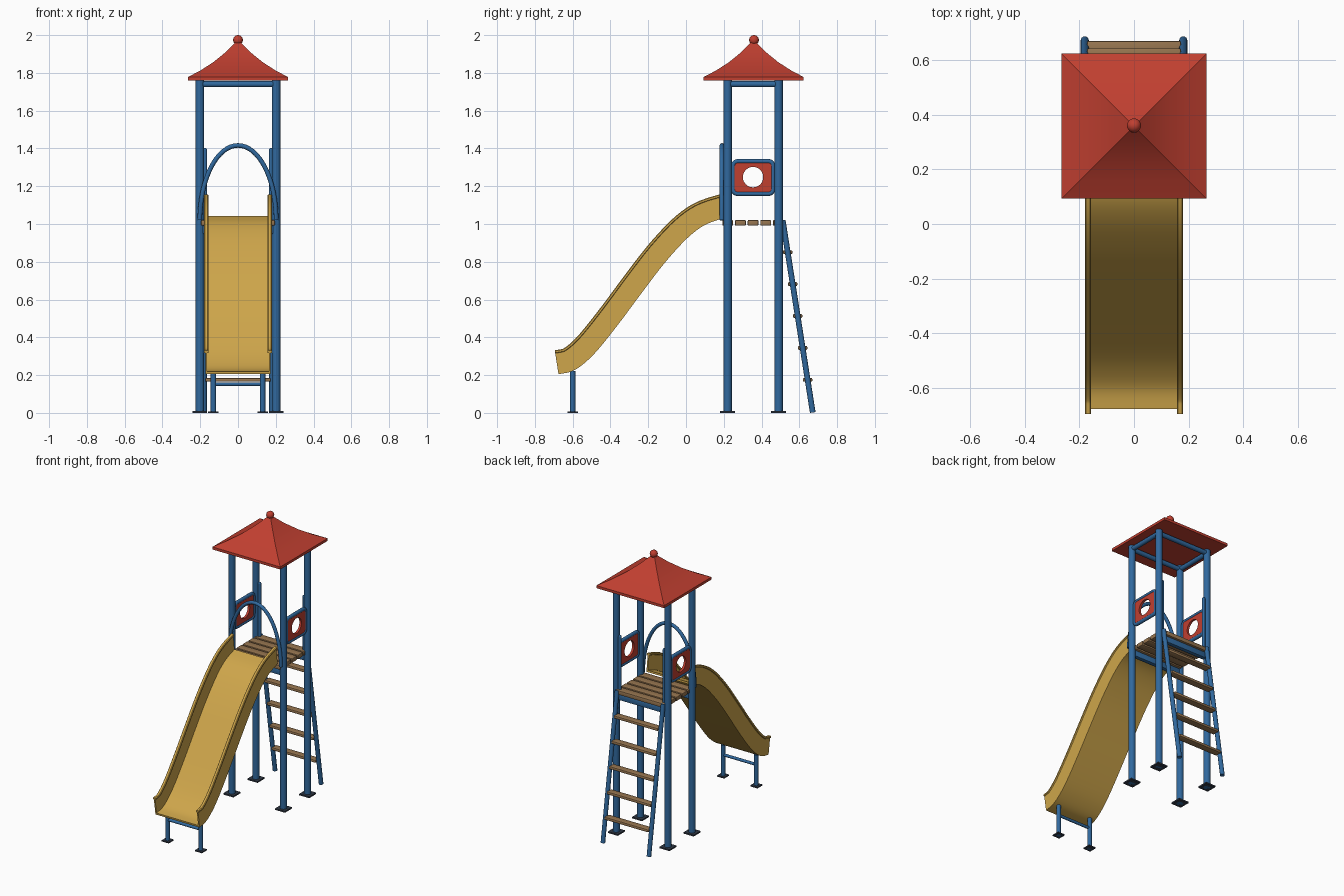
import bpy, bmesh, math
from mathutils import Vector

if "Cube" in bpy.data.objects:
    bpy.data.objects.remove(bpy.data.objects["Cube"])


def material(name, rgb):
    m = bpy.data.materials.new(name)
    m.diffuse_color = (*rgb, 1)
    m.use_nodes = True
    m.node_tree.nodes["Principled BSDF"].inputs["Base Color"].default_value = m.diffuse_color
    return m


BLUE = material("blue_paint", (0.03, 0.14, 0.34))
RED = material("red_paint", (0.53, 0.05, 0.03))
YELLOW = material("yellow_plastic", (0.62, 0.38, 0.07))
WOOD = material("wood", (0.31, 0.18, 0.08))
DARK = material("dark_metal", (0.03, 0.04, 0.06))


def finish(ob, mat, angle=35):
    """Convert to mesh, colour and smooth an object."""
    bpy.ops.object.select_all(action='DESELECT')
    ob.select_set(True)
    bpy.context.view_layer.objects.active = ob
    if ob.type == 'CURVE':
        bpy.ops.object.convert(target='MESH')
        ob = bpy.context.object
    ob.data.materials.clear()
    ob.data.materials.append(mat)
    if angle:
        bpy.ops.object.shade_smooth_by_angle(angle=math.radians(angle))
    return ob


def link(name, data):
    ob = bpy.data.objects.new(name, data)
    bpy.context.collection.objects.link(ob)
    return ob


def add_spline(cu, pts, cyclic):
    s = cu.splines.new('POLY')
    s.points.add(len(pts) - 1)
    for p, q in zip(s.points, pts):
        p.co = (*q, 1)
    s.use_cyclic_u = cyclic


def tube(name, pts, r, mat=BLUE, cyclic=False):
    cu = bpy.data.curves.new(name, 'CURVE')
    cu.dimensions = '3D'
    cu.bevel_depth, cu.bevel_resolution, cu.use_fill_caps = r, 6, True
    add_spline(cu, pts, cyclic)
    return finish(link(name, cu), mat)


def box(name, loc, size, mat, bevel=0.0, tilt=0.0):
    bm = bmesh.new()
    bmesh.ops.create_cube(bm, size=1)
    bmesh.ops.scale(bm, vec=size, verts=bm.verts)
    if bevel:
        bmesh.ops.bevel(bm, geom=bm.edges[:], offset=bevel, segments=2,
                        affect='EDGES', profile=0.5)
    me = bpy.data.meshes.new(name)
    bm.to_mesh(me)
    ob = link(name, me)
    ob.location, ob.rotation_euler.x = loc, tilt
    return finish(ob, mat)


def loft(name, rings, mat, angle):
    """Join closed rings of points and cap both ends."""
    bm = bmesh.new()
    vs = [[bm.verts.new(p) for p in ring] for ring in rings]
    n = len(vs[0])
    for a, b in zip(vs, vs[1:]):
        for i in range(n):
            bm.faces.new((a[i], a[(i + 1) % n], b[(i + 1) % n], b[i]))
    bm.faces.new(vs[0])
    bm.faces.new(vs[-1])
    bmesh.ops.recalc_face_normals(bm, faces=bm.faces)
    me = bpy.data.meshes.new(name)
    bm.to_mesh(me)
    return finish(link(name, me), mat, angle)


def rounded_rect(cx, cy, w, h, r):
    pts = []
    for k, (sx, sy) in enumerate(((1, 1), (-1, 1), (-1, -1), (1, -1))):
        for j in range(6):
            a = math.radians(90 * k + 18 * j)
            pts.append((cx + sx * (w / 2 - r) + r * math.cos(a),
                        cy + sy * (h / 2 - r) + r * math.sin(a)))
    return pts


X, YF, YB = 0.202, 0.22, 0.49
YC = 0.36

# Tower posts with foot plates
for x in (-X, X):
    for y in (YF, YB):
        tube("tower_post", [(x, y, 0), (x, y, 1.76)], 0.0225)
        box("post_foot", (x, y, 0.005), (0.078, 0.078, 0.01), DARK)
    tube("roof_side_beam", [(x, YF, 1.74), (x, YB, 1.74)], 0.016)

# Cross beams under the roof and under the platform
for y in (YF, YB):
    tube("roof_cross_beam", [(-X, y, 1.74), (X, y, 1.74)], 0.016)
    box("platform_beam", (0, y, 0.969), (2 * X, 0.03, 0.042), BLUE, 0.004)

# Platform planks
for i in range(5):
    box("platform_plank", (0, 0.355 + (i - 2) * 0.067, 1.006),
        (0.39, 0.057, 0.03), WOOD, 0.005)

# Flared four-sided roof with ball
profile = [(0.265, 1.76), (0.265, 1.778), (0.2, 1.812), (0.13, 1.857),
           (0.065, 1.91), (0.008, 1.967)]
loft("roof", [[(sx * w, YC - 0.002 + sy * w, z) for sx, sy in
               ((-1, -1), (1, -1), (1, 1), (-1, 1))] for w, z in profile], RED, 20)
bpy.ops.mesh.primitive_uv_sphere_add(segments=20, ring_count=12, radius=0.026,
                                     location=(0, YC, 1.974))
bpy.context.object.name = "roof_ball"
finish(bpy.context.object, RED)

# Side panels: red plate with round window in a tube frame
for x in (-X, X):
    cu = bpy.data.curves.new("window_panel", 'CURVE')
    cu.dimensions, cu.fill_mode, cu.extrude = '2D', 'BOTH', 0.008
    add_spline(cu, [(*p, 0) for p in rounded_rect(0.355, 1.246, 0.194, 0.156, 0.012)], True)
    add_spline(cu, [(0.355 + 0.054 * math.cos(i * math.pi / 16),
                     1.248 + 0.054 * math.sin(i * math.pi / 16), 0)
                    for i in range(32)], True)
    ob = link("window_panel", cu)
    ob.location.x = x
    ob.rotation_euler = (math.pi / 2, 0, math.pi / 2)
    finish(ob, RED)
    tube("panel_frame", [(x, y, z) for y, z in
                         rounded_rect(0.355, 1.246, 0.212, 0.172, 0.025)], 0.012, cyclic=True)

# Arch over the slide entry
arch = [(X * math.cos(a), 0.19, 1.02 + 0.396 * math.sin(a))
        for a in (i * math.pi / 32 for i in range(33))]
tube("entry_arch", arch, 0.012)

# Ladder: rails, rungs and hand grips
for s in (-1, 1):
    x = s * 0.18
    tube("ladder_rail", [(x, 0.512, 1.02), (x, 0.671, 0.002)], 0.015)
    tube("hand_grip", [(s * 0.174, YB, 0.98), (s * 0.174, YB, 1.392)], 0.011)
    bpy.ops.mesh.primitive_uv_sphere_add(segments=14, ring_count=8, radius=0.011,
                                         location=(s * 0.174, YB, 1.392))
    bpy.context.object.name = "grip_cap"
    finish(bpy.context.object, BLUE)
for i in range(5):
    z = 0.175 + i * 0.169
    box("ladder_rung", (0, 0.512 + (1.02 - z) * 0.156, z), (0.345, 0.05, 0.02), WOOD, 0.006)

# Slide: trough section swept along a side profile
path = [Vector(p) for p in (
    (-0.675, 0.205), (-0.6, 0.222), (-0.53, 0.27), (-0.458, 0.344), (-0.35, 0.48),
    (-0.246, 0.62), (-0.14, 0.76), (-0.06, 0.855), (0.02, 0.937), (0.1, 0.995), (0.195, 1.03))]
ext = [path[0] * 2 - path[1] + Vector((0, 0.008))] + path + [path[-1] * 2 - path[-2]]
fine = []
for i in range(1, len(ext) - 2):
    a, b, c, d = ext[i - 1:i + 3]
    for t in (0, 0.25, 0.5, 0.75):
        fine.append(0.5 * (2 * b + (c - a) * t + (2 * a - 5 * b + 4 * c - d) * t * t
                           + (3 * b - a - 3 * c + d) * t ** 3))
fine.append(path[-1])
half = [(0.173, 0), (0.173, 0.112), (0.18, 0.115), (0.18, 0.124), (0.176, 0.128),
        (0.161, 0.128), (0.157, 0.124), (0.157, 0.115), (0.163, 0.112), (0.163, 0.013)]
section = half + [(-x, n) for x, n in reversed(half)]
rings = []
for i, p in enumerate(fine):
    t = (fine[min(i + 1, len(fine) - 1)] - fine[max(i - 1, 0)]).normalized()
    if i == len(fine) - 1:
        t = Vector((0.99, 0.12)).normalized()
    rings.append([(x, p.x - t.y * n, p.y + t.x * n) for x, n in section])
loft("slide", rings, YELLOW, 30)

# Slide legs
for x in (-0.13, 0.13):
    tube("slide_leg", [(x, -0.6, 0), (x, -0.6, 0.223)], 0.0145)
    box("slide_foot", (x, -0.6, 0.004), (0.055, 0.055, 0.008), DARK)
tube("slide_leg_bar", [(-0.13, -0.6, 0.152), (0.13, -0.6, 0.152)], 0.01)
